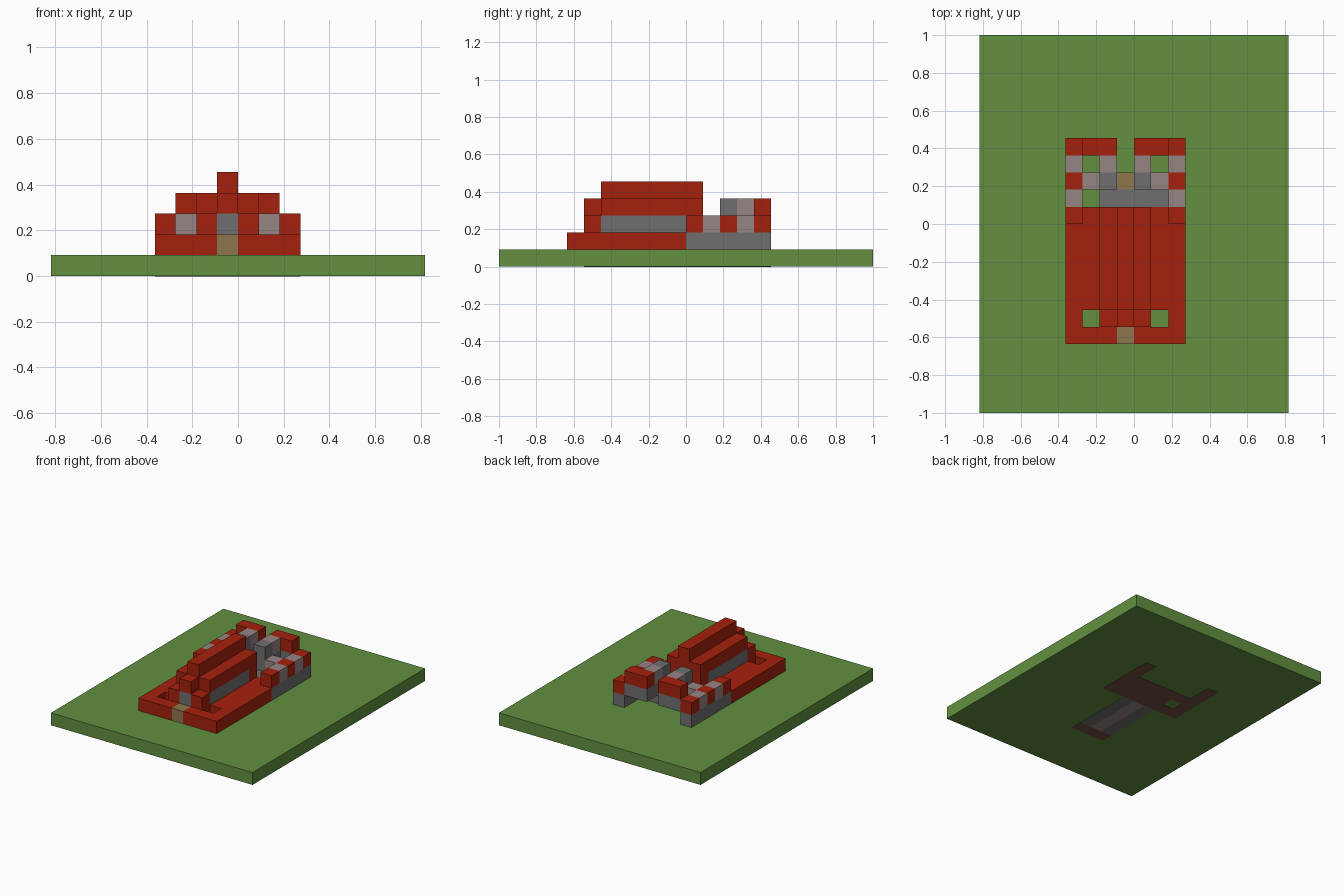
import bpy
import bmesh

U = 1 / 11  # one building block

cube = bpy.data.objects.get("Cube")
if cube:
    bpy.data.objects.remove(cube, do_unlink=True)


def make_material(name, rgb):
    mat = bpy.data.materials.new(name)
    mat.use_nodes = True
    mat.diffuse_color = (*rgb, 1)
    bsdf = next(n for n in mat.node_tree.nodes if n.type == "BSDF_PRINCIPLED")
    bsdf.inputs["Base Color"].default_value = (*rgb, 1)
    bsdf.inputs["Roughness"].default_value = 0.9
    return mat


GREEN = make_material("grass_green", (0.122, 0.279, 0.051))
RED = make_material("brick_red", (0.38, 0.015, 0.004))
GREY = make_material("stone_grey", (0.159, 0.159, 0.159))
PALE = make_material("pale_stone", (0.31, 0.235, 0.235))
TAN = make_material("door_tan", (0.27, 0.18, 0.075))
BROWN = make_material("floor_brown", (0.17, 0.08, 0.05))


def box(name, mat, x, y, z):
    """Box spanning the (low, high) ranges, in blocks."""
    bm = bmesh.new()
    bmesh.ops.create_cube(bm, size=1)
    for v in bm.verts:
        for i, (lo, hi) in enumerate((x, y, z)):
            v.co[i] = U * (lo if v.co[i] < 0 else hi)
    mesh = bpy.data.meshes.new(name)
    bm.to_mesh(mesh)
    bm.free()
    mesh.materials.append(mat)
    obj = bpy.data.objects.new(name, mesh)
    bpy.context.collection.objects.link(obj)
    return obj


def pair(name, mat, x, y, z):
    """Box plus its mirror image across the hall's axis."""
    box(name + "_left", mat, x, y, z)
    box(name + "_right", mat, (-1 - x[1], -1 - x[0]), y, z)


FLOOR = (-0.02, 0.3)
L1, L2, L3, L4 = (1, 2), (2, 3), (3, 4), (4, 5)
MID = (-1, 0)

# Ground
box("ground_slab", GREEN, (-9, 9), (-11, 11), (0, 1))

# Low front terrace with a door and two corner wells
pair("terrace_front", RED, (0, 3), (-7, -6), L1)
box("front_door", TAN, MID, (-7, -6), L1)
pair("terrace_edge", RED, (2, 3), (-6, 0), L1)
pair("terrace_side", RED, (1, 2), (-5, 1), L1)

# Hall: end posts, walls and stepped roof
box("hall_base", RED, (-2, 1), (-6, 1), L1)
box("hall_walls", GREY, (-2, 1), (-5, 0), L2)
for end, y in (("front", (-6, -5)), ("rear", (0, 1))):
    pair(end + "_post", RED, (0, 1), y, L2)
    box(end + "_window", GREY, MID, y, L2)
box("gable_block", RED, MID, (-6, -5), L3)
box("lower_roof", RED, (-2, 1), (-5, 1), L3)
box("roof_ridge", RED, MID, (-5, 1), L4)

# Rear court: side walls topped with alternating blocks
pair("court_wall", GREY, (2, 3), (0, 5), L1)
for i in range(5):
    pair(f"parapet_{i}", PALE if i % 2 else RED, (2, 3), (i, i + 1), L2)
box("court_step", GREY, (-2, 2), (1, 2), L1)
pair("cross_wall", GREY, (0, 2), (2, 3), L1)
pair("cross_wall_cap", PALE, (1, 2), (2, 3), L2)
box("rear_door", TAN, MID, (2, 3), L1)

# Twin raised arms at the back, open underneath
pair("arm_base", GREY, (0, 1), (2, 4), L2)
pair("arm_stone", GREY, (0, 1), (2, 3), L3)
pair("arm_pale_cap", PALE, (0, 1), (3, 4), L3)
pair("arch_lintel", GREY, (0, 2), (4, 5), L2)
pair("arch_top", RED, (0, 2), (4, 5), L3)

# Floors showing on the underside
pair("hall_floor", GREY, (0, 1), (-5, 0), FLOOR)
box("hall_aisle_floor", PALE, MID, (-5, 0), FLOOR)
box("hall_front_footing", BROWN, (-2, 1), (-6, -5), FLOOR)
box("hall_rear_footing", BROWN, (-3, 2), (0, 1), FLOOR)
box("court_step_footing", BROWN, (-2, 2), (1, 2), FLOOR)
box("cross_wall_footing", BROWN, (-3, 2), (2, 3), FLOOR)
pair("court_wall_footing", BROWN, (2, 3), (0, 5), FLOOR)
